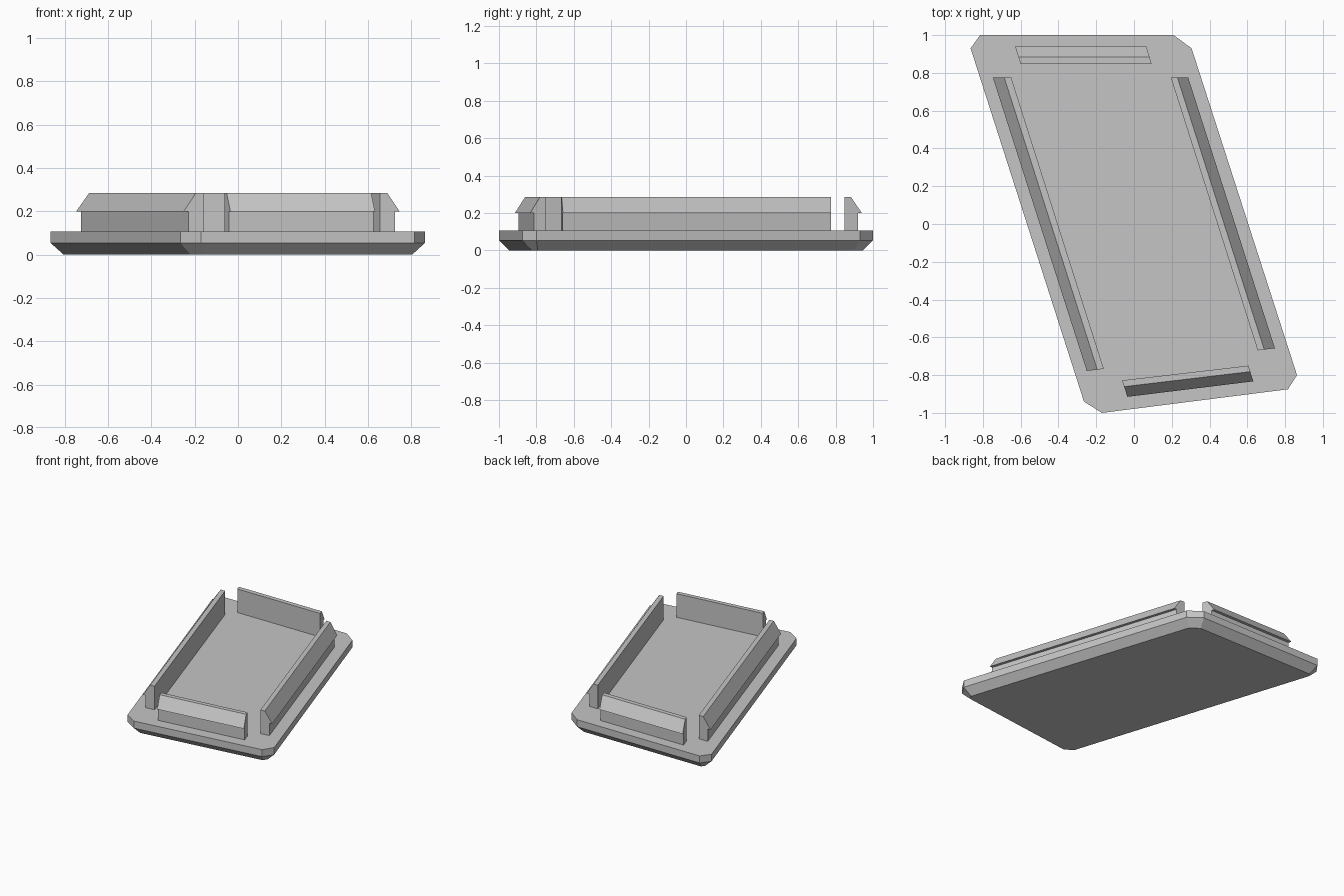
import bpy
import bmesh
from mathutils import Vector

cube = bpy.data.objects.get("Cube")
if cube:
    bpy.data.objects.remove(cube, do_unlink=True)

grey = bpy.data.materials.new("plain grey")
grey.use_nodes = True
colour = (0.56, 0.56, 0.56, 1)
grey.diffuse_color = colour
grey.node_tree.nodes["Principled BSDF"].inputs["Base Color"].default_value = colour


def loft(name, rings):
    """Join equal rings of points into a closed solid."""
    bm = bmesh.new()
    loops = [[bm.verts.new(p) for p in ring] for ring in rings]
    count = len(loops[0])
    for low, high in zip(loops, loops[1:]):
        for i in range(count):
            j = (i + 1) % count
            bm.faces.new((low[i], low[j], high[j], high[i]))
    bm.faces.new(loops[0][::-1])
    bm.faces.new(loops[-1])
    bmesh.ops.recalc_face_normals(bm, faces=bm.faces)
    mesh = bpy.data.meshes.new(name)
    bm.to_mesh(mesh)
    bm.free()
    mesh.materials.append(grey)
    obj = bpy.data.objects.new(name, mesh)
    bpy.context.collection.objects.link(obj)
    return obj


def inset(points, distance):
    """Move a clockwise outline inward with mitred corners."""
    result = []
    for i, p in enumerate(points):
        before = (p - points[i - 1]).normalized()
        after = (points[(i + 1) % len(points)] - p).normalized()
        n1, n2 = (Vector((d.y, -d.x)) for d in (before, after))
        result.append(p + (n1 + n2) * distance / (1 + n1.dot(n2)))
    return result


# Skewed base plate with clipped corners and a bevelled underside
outline = [Vector(p) for p in (
    (-0.815, 1), (0.21, 1), (0.305, 0.93), (0.863, -0.80),
    (0.815, -0.875), (-0.17, -1), (-0.265, -0.94), (-0.865, 0.93))]
PLATE_TOP = 0.107
loft("base_plate", [
    [(p.x, p.y, 0) for p in inset(outline, 0.054)],
    [(p.x, p.y, 0.054) for p in outline],
    [(p.x, p.y, PLATE_TOP) for p in outline]])

# Hooked clip section: share of depth from inner to outer side, and height
section = [(0, PLATE_TOP - 0.002), (0.77, PLATE_TOP - 0.002), (0.77, 0.2),
           (1, 0.2), (0.38, 0.285), (0, 0.285)]


def clip(name, *ends):
    rings = []
    for inner, outer in ends:
        a, b = Vector(inner), Vector(outer)
        rings.append([(*a.lerp(b, share), z) for share, z in section])
    loft(name, rings)


# Each clip is given by the inner and outer corner of its two ends
clip("back_clip", ((-0.60, 0.848), (-0.63, 0.94)), ((0.093, 0.848), (0.065, 0.94)))
clip("front_clip", ((-0.063, -0.828), (-0.035, -0.915)), ((0.605, -0.75), (0.632, -0.833)))
clip("right_clip", ((-0.65, 0.775), (-0.747, 0.775)), ((-0.16, -0.767), (-0.25, -0.778)))
clip("left_clip", ((0.195, 0.775), (0.287, 0.775)), ((0.655, -0.669), (0.746, -0.658)))
